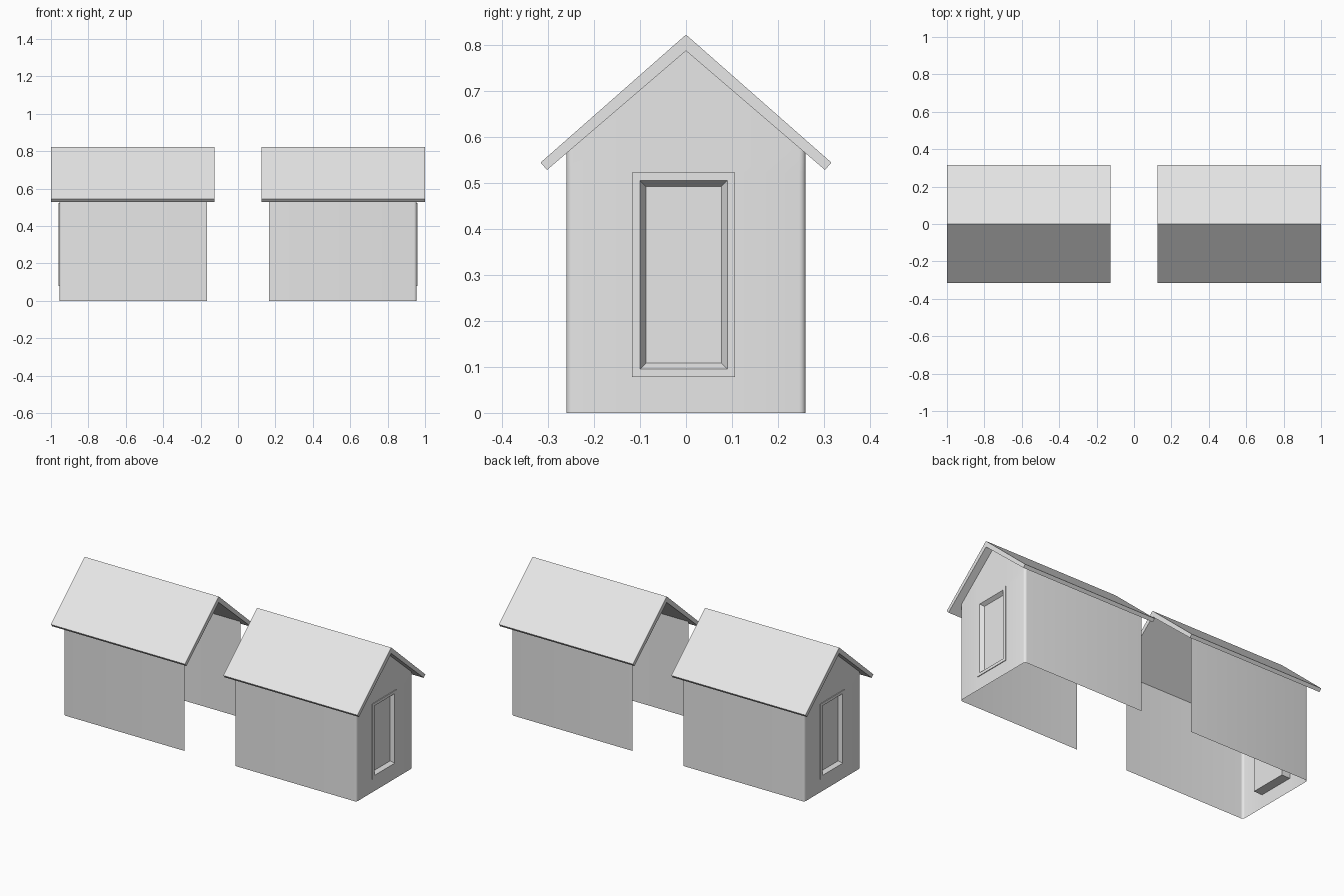
import bpy, math

cube = bpy.data.objects.get("Cube")
if cube:
    bpy.data.objects.remove(cube, do_unlink=True)

grey = bpy.data.materials.new("plain grey")
grey.use_nodes = True
GREY = (0.8, 0.8, 0.8, 1)
grey.diffuse_color = GREY
grey.node_tree.nodes["Principled BSDF"].inputs["Base Color"].default_value = GREY

# Shared dimensions
INNER_X, END_X, HALF_Y, RADIUS = 0.166, 0.955, 0.26, 0.014
RIDGE, SLOPE = 0.787, 0.857
WIN_Y0, WIN_Y1, WIN_Z0, WIN_Z1 = -0.117, 0.107, 0.078, 0.522


def build(name, verts, faces, turn, smooth=False):
    """Make a mesh object; turn = -1 spins it half a turn about z."""
    mesh = bpy.data.meshes.new(name)
    mesh.from_pydata([(x * turn, y * turn, z) for x, y, z in verts], [], faces)
    mesh.materials.append(grey)
    obj = bpy.data.objects.new(name, mesh)
    bpy.context.collection.objects.link(obj)
    if smooth:
        bpy.ops.object.select_all(action="DESELECT")
        obj.select_set(True)
        bpy.context.view_layer.objects.active = obj
        bpy.ops.object.shade_smooth_by_angle(angle=math.radians(40))
    return obj


def walls(name, turn):
    """Thin U-shaped wall with rounded corners, a gable and a window hole."""
    arc = [(END_X - RADIUS + RADIUS * math.sin(a), -HALF_Y + RADIUS - RADIUS * math.cos(a))
           for a in (math.pi / 2 * i / 4 for i in range(5))]
    path = [(INNER_X, -HALF_Y)] + arc
    path += [(END_X, WIN_Y0), (END_X, 0), (END_X, WIN_Y1)]
    path += [(x, -y) for x, y in reversed(arc)] + [(INNER_X, HALF_Y)]
    verts, faces = [], []
    for x, y in path:
        verts += [(x, y, z) for z in (0, WIN_Z0, WIN_Z1, RIDGE - SLOPE * abs(y))]
    for i in range(len(path) - 1):
        mid = (path[i][1] + path[i + 1][1]) / 2
        at_window = path[i][0] == path[i + 1][0] == END_X and WIN_Y0 < mid < WIN_Y1
        for k in range(3):
            if not (at_window and k == 1):
                a, b = i * 4 + k, i * 4 + 4 + k
                faces.append((a, b, b + 1, a + 1))
    build(name, verts, faces, turn, smooth=True)


def roof(name, turn):
    """Folded slab with square-cut eaves."""
    section = [(0, 0.822), (-0.316, 0.544), (-0.302, 0.528),
               (0, RIDGE), (0.302, 0.528), (0.316, 0.544)]
    n = len(section)
    verts = [(x, y, z) for x in (0.125, 1.0) for y, z in section]
    faces = [(i, i + n, (i + 1) % n + n, (i + 1) % n)[::-1] for i in range(n)]
    faces = [f[::-1] for f in faces]
    # End caps, split at the fold
    faces += [(0, 1, 2, 3), (0, 3, 4, 5)]
    faces += [(n + 3, n + 2, n + 1, n), (n + 5, n + 4, n + 3, n)]
    build(name, verts, faces, turn)


def window(name, turn):
    """Frame through the wall with a sloped reveal and a sunken pane."""
    rings = [(0.9, 0), (0.959, 0), (0.959, 0.017), (0.938, 0.03)]
    verts, faces = [], []
    for x, d in rings:
        verts += [(x, WIN_Y0 + d, WIN_Z0 + d), (x, WIN_Y1 - d, WIN_Z0 + d),
                  (x, WIN_Y1 - d, WIN_Z1 - d), (x, WIN_Y0 + d, WIN_Z1 - d)]
    for r in range(len(rings) - 1):
        for k in range(4):
            a, b = r * 4 + k, r * 4 + (k + 1) % 4
            faces.append((a, b, b + 4, a + 4))
    last = 4 * (len(rings) - 1)
    faces += [(3, 2, 1, 0), tuple(range(last, last + 4))]
    build(name, verts, faces, turn)


# Two matching sheds, open ends facing each other
for side, turn in (("left", 1), ("right", -1)):
    walls(side + "_walls", turn)
    roof(side + "_roof", turn)
    window(side + "_window", turn)
